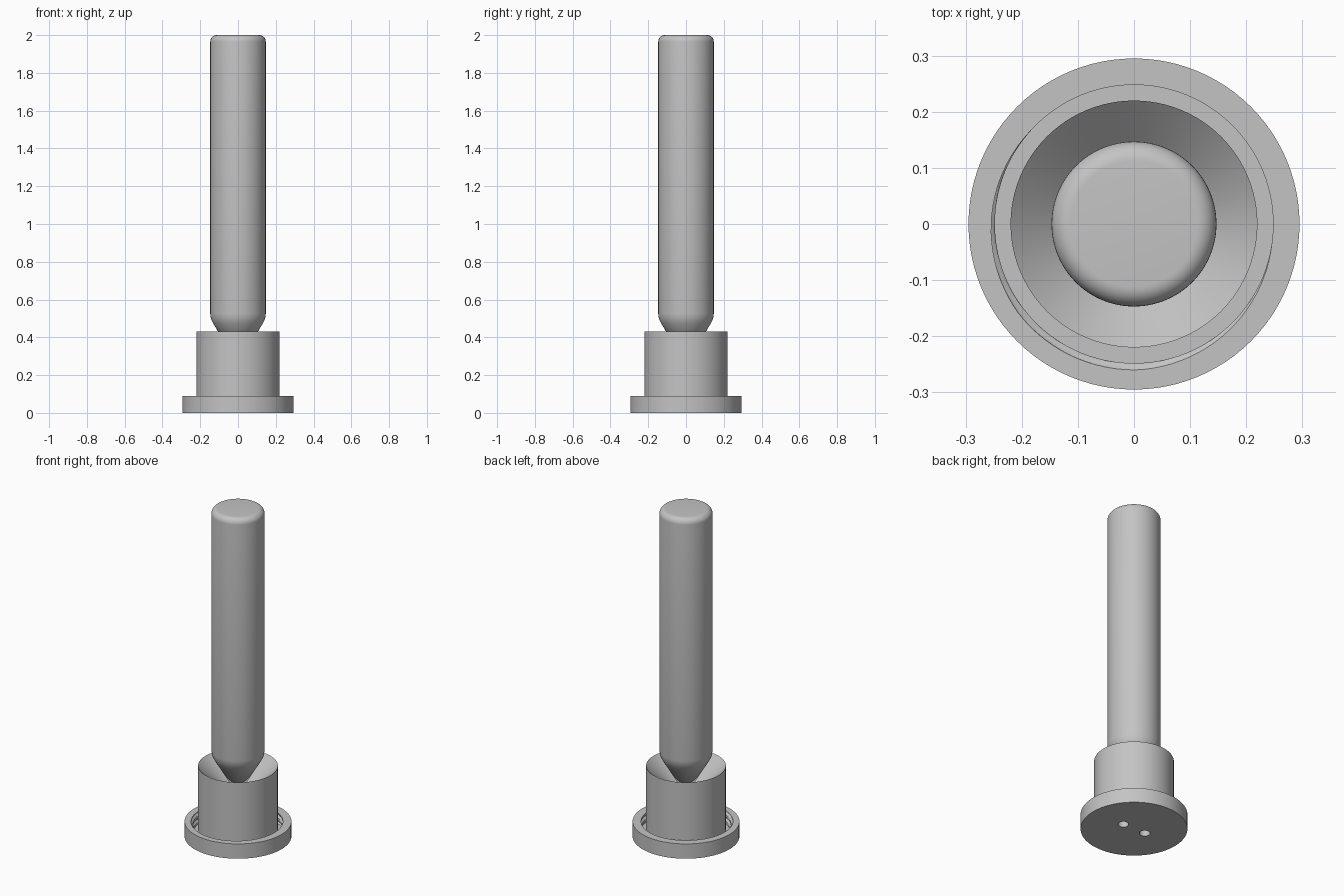
import bpy, bmesh, math

cube = bpy.data.objects.get("Cube")
if cube:
    bpy.data.objects.remove(cube, do_unlink=True)

GREY = (0.55, 0.55, 0.55, 1)
mat = bpy.data.materials.new("plain grey")
mat.use_nodes = True
mat.diffuse_color = GREY
mat.node_tree.nodes["Principled BSDF"].inputs["Base Color"].default_value = GREY


def lathe(name, profile, segs=96):
    """Turn profile(turn) -> [(radius, z)...] about z, turn running 0..1."""
    bm = bmesh.new()
    rings = []
    for i in range(segs):
        a = 2 * math.pi * i / segs
        rings.append([bm.verts.new((r * math.cos(a), r * math.sin(a), z))
                      for r, z in profile(i / segs)])
    for i, ring in enumerate(rings):
        nxt = rings[(i + 1) % segs]
        for j in range(len(ring) - 1):
            bm.faces.new((ring[j], nxt[j], nxt[j + 1], ring[j + 1]))
    bmesh.ops.remove_doubles(bm, verts=bm.verts, dist=1e-5)
    bmesh.ops.recalc_face_normals(bm, faces=bm.faces)
    mesh = bpy.data.meshes.new(name)
    bm.to_mesh(mesh)
    bm.free()
    obj = bpy.data.objects.new(name, mesh)
    bpy.context.collection.objects.link(obj)
    mesh.materials.append(mat)
    return obj


def smooth(obj):
    bpy.ops.object.select_all(action="DESELECT")
    obj.select_set(True)
    bpy.context.view_layer.objects.active = obj
    bpy.ops.object.shade_smooth_by_angle(angle=math.radians(32))


# Rod: pointed foot, straight shaft, rounded top
def rod_profile(turn):
    R, top, fillet = 0.147, 2.0, 0.035
    pts = [(0, 0.25), (0.132, 0.475), (0.143, 0.497), (R, 0.525)]
    for k in range(9):
        a = math.pi / 2 * k / 8
        pts.append((R - fillet + fillet * math.cos(a), top - fillet + fillet * math.sin(a)))
    return pts + [(0, top)]


# Threaded collar: radius of the inner wall follows a one-start helix
def thread_radius(turn, z):
    phase = (turn - 0.18 - (z - 0.09) / 0.04) % 1
    d = abs(phase - 0.5) * 2          # 1 at the crest, 0 at the root
    return 0.26 - 0.012 * min(1, max(0, (d - 0.15) / 0.45))


# Body: flange with threaded collar, and a cup with a conical seat
def body_profile(turn):
    wall = [(thread_radius(turn, z), z) for z in (0.09 - 0.07 * k / 28 for k in range(29))]
    return ([(0, 0), (0.295, 0), (0.295, 0.09)] + wall
            + [(0.22, 0.02), (0.22, 0.43), (0.02, 0.24), (0, 0.24)])


rod = lathe("rod", rod_profile)
body = lathe("threaded_cup", body_profile)

# Two blind holes in the underside
for side, label in ((1, "left"), (-1, "right")):
    bpy.ops.mesh.primitive_cylinder_add(vertices=32, radius=0.03, depth=0.2,
                                        location=(side * 0.077, 0, 0))
    cutter = bpy.context.object
    cutter.name = label + "_hole_cutter"
    cutter.data.materials.append(mat)
    cutter.hide_render = True
    mod = body.modifiers.new(label + "_hole", "BOOLEAN")
    mod.operation = "DIFFERENCE"
    mod.solver = "EXACT"
    mod.object = cutter
    bpy.context.view_layer.objects.active = body
    bpy.ops.object.modifier_apply(modifier=mod.name)
    bpy.data.objects.remove(cutter, do_unlink=True)

for obj in (rod, body):
    smooth(obj)
